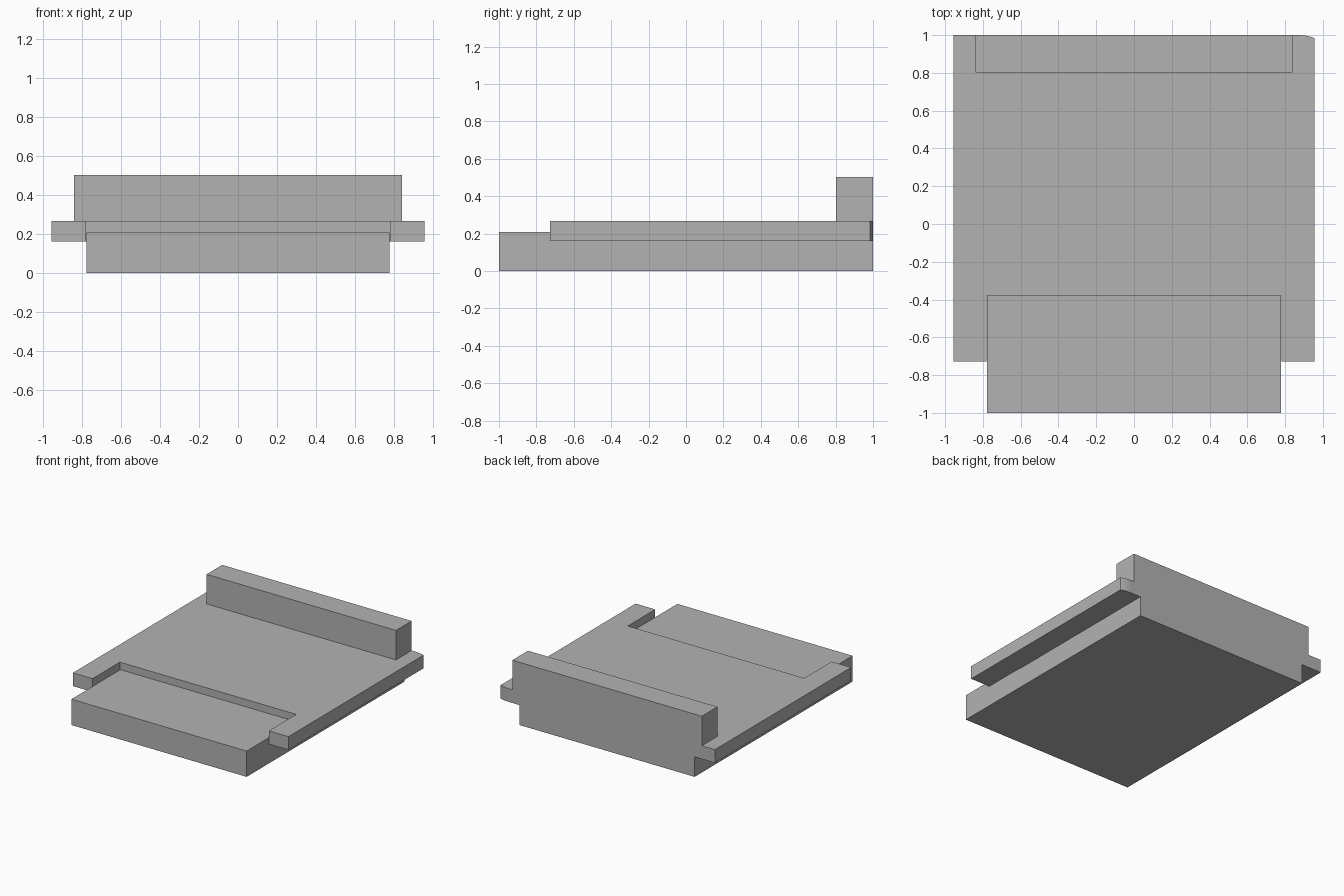
import bpy, bmesh, math

old = bpy.data.objects.get("Cube")
if old:
    bpy.data.objects.remove(old, do_unlink=True)

GREY = (0.45, 0.45, 0.45, 1)
grey = bpy.data.materials.new("plain grey")
grey.use_nodes = True
grey.diffuse_color = GREY
grey.node_tree.nodes["Principled BSDF"].inputs["Base Color"].default_value = GREY


def slab(name, outline, bottom, top):
    """Extrude a counter-clockwise xy outline from bottom to top."""
    bm = bmesh.new()
    face = bm.faces.new([bm.verts.new((x, y, bottom)) for x, y in outline])
    grown = bmesh.ops.extrude_face_region(bm, geom=[face], use_keep_orig=True)
    for v in grown["geom"]:
        if isinstance(v, bmesh.types.BMVert):
            v.co.z = top
    bmesh.ops.recalc_face_normals(bm, faces=bm.faces)
    mesh = bpy.data.meshes.new(name)
    bm.to_mesh(mesh)
    bm.free()
    mesh.materials.append(grey)
    obj = bpy.data.objects.new(name, mesh)
    bpy.context.collection.objects.link(obj)
    return obj


def rectangle(half, front, back):
    return [(-half, front), (half, front), (half, back), (-half, back)]


# Base block under the plate
slab("base_block", rectangle(0.777, -1, 1), 0, 0.207)

# Wide plate with a front notch and one softly rounded back corner
half, notch, radius = 0.956, 0.782, 0.24
arc_x = 0.87
sweep = math.asin((half - arc_x) / radius)
corner = [(arc_x + radius * math.sin(a), 1 - radius + radius * math.cos(a))
          for a in (sweep * (1 - i / 8) for i in range(9))]
plate = [(-half, -0.727), (-notch, -0.727), (-notch, -0.38), (notch, -0.38),
         (notch, -0.727), (half, -0.727)] + corner + [(-half, 1)]
slab("notched_plate", plate, 0.16, 0.266)

# Raised bar along the back edge
slab("back_bar", rectangle(0.84, 0.802, 1), 0.266, 0.503)
